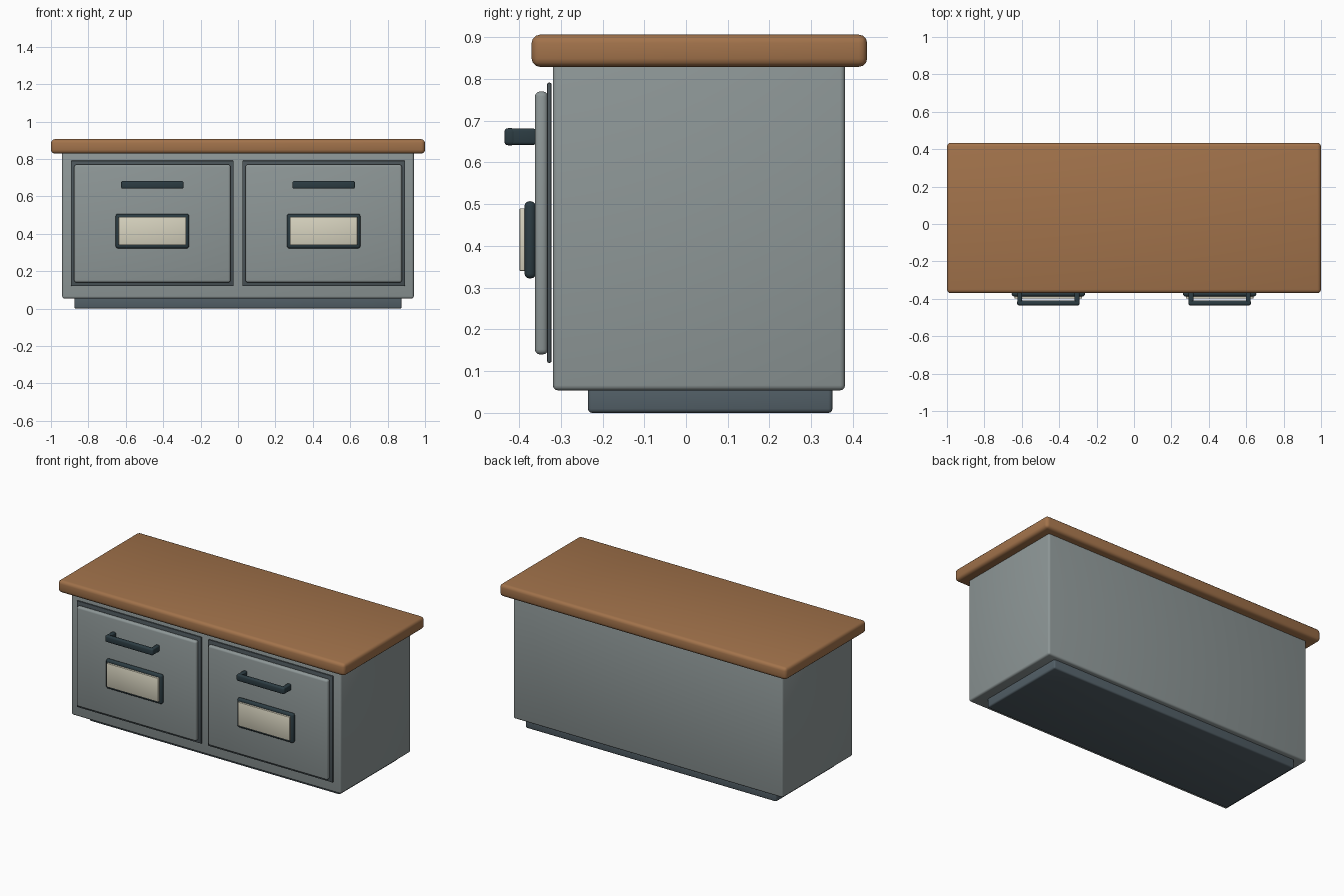
import bpy, bmesh

if "Cube" in bpy.data.objects:
    bpy.data.objects.remove(bpy.data.objects["Cube"])


def material(name, rgb):
    m = bpy.data.materials.new(name)
    m.diffuse_color = (*rgb, 1)
    m.use_nodes = True
    m.node_tree.nodes["Principled BSDF"].inputs["Base Color"].default_value = m.diffuse_color
    return m


WOOD = material("wood", (0.36, 0.17, 0.07))
GREY = material("painted_steel", (0.27, 0.31, 0.31))
SLATE = material("slate", (0.085, 0.115, 0.135))
RECESS = material("dark_recess", (0.07, 0.09, 0.10))
DARK = material("dark_metal", (0.025, 0.045, 0.055))
PAPER = material("paper", (0.68, 0.65, 0.52))


def box(name, x, y, z, mat, bevel, segments=3):
    """Rounded box given as (min, max) ranges on each axis."""
    bm = bmesh.new()
    bmesh.ops.create_cube(bm, size=1)
    for v in bm.verts:
        for i, (lo, hi) in enumerate((x, y, z)):
            v.co[i] = lo if v.co[i] < 0 else hi
    bmesh.ops.bevel(bm, geom=bm.edges[:], offset=bevel, segments=segments,
                    profile=0.5, affect='EDGES', clamp_overlap=True)
    me = bpy.data.meshes.new(name)
    bm.to_mesh(me)
    bm.free()
    me.materials.append(mat)
    ob = bpy.data.objects.new(name, me)
    bpy.context.collection.objects.link(ob)
    bpy.context.view_layer.objects.active = ob
    ob.select_set(True)
    bpy.ops.object.shade_smooth_by_angle()
    ob.select_set(False)
    return ob


# Carcass
box("plinth", (-0.875, 0.875), (-0.235, 0.351), (0, 0.07), SLATE, 0.01)
box("cabinet_body", (-0.94, 0.94), (-0.319, 0.381), (0.054, 0.84), GREY, 0.012)
box("wooden_top", (-1, 1), (-0.37, 0.434), (0.829, 0.906), WOOD, 0.02)

# Two drawers with handle and label holder
for side, c in (("left", -0.458), ("right", 0.458)):
    def span(half):
        return (c - half, c + half)

    box(side + "_drawer_surround", span(0.435), (-0.333, -0.322), (0.12, 0.791), RECESS, 0.004, 2)
    box(side + "_drawer_front", span(0.418), (-0.362, -0.331), (0.14, 0.77), GREY, 0.012)
    box(side + "_label_holder", span(0.196), (-0.387, -0.36), (0.322, 0.507), DARK, 0.012)
    box(side + "_label_card", span(0.18), (-0.399, -0.38), (0.34, 0.49), PAPER, 0.003, 2)
    box(side + "_handle_bar", span(0.167), (-0.435, -0.408), (0.641, 0.682), DARK, 0.009)
    for end, s in (("a", -1), ("b", 1)):
        x = c + s * 0.153
        box(f"{side}_handle_post_{end}", (x - 0.013, x + 0.013), (-0.425, -0.358),
            (0.642, 0.681), DARK, 0.007)
